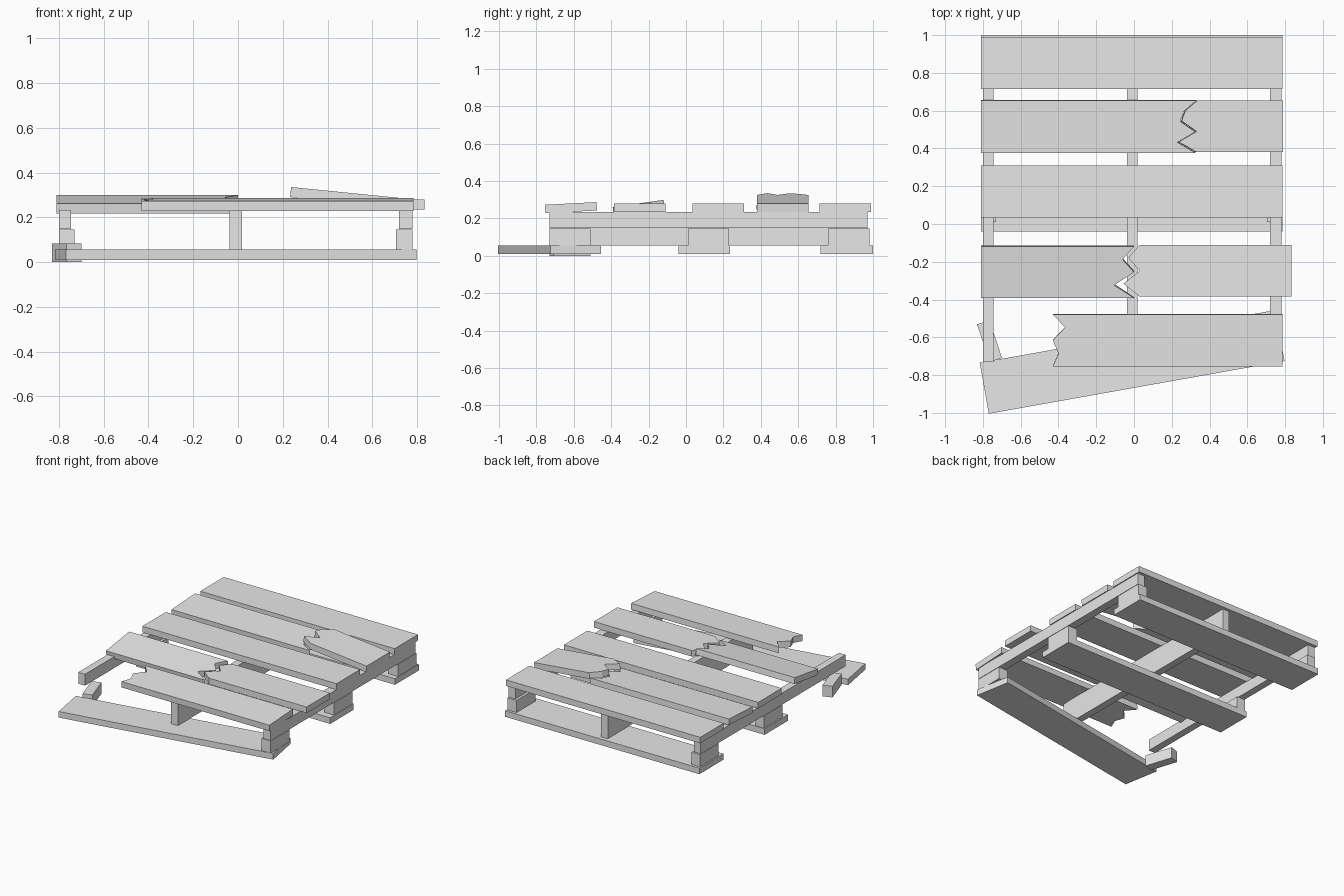
import bpy
import bmesh
from math import radians
from mathutils import Vector

cube = bpy.data.objects.get("Cube")
if cube:
    bpy.data.objects.remove(cube, do_unlink=True)

wood = bpy.data.materials.new("plain_grey")
wood.use_nodes = True
wood.diffuse_color = (0.8, 0.8, 0.8, 1)
wood.node_tree.nodes["Principled BSDF"].inputs["Base Color"].default_value = (0.8, 0.8, 0.8, 1)

LEFT, RIGHT = -0.81, 0.785
THICK = 0.045
DECK = 0.235


def slab(name, outline, bottom, thick, pivot=None, turn=(0, 0, 0)):
    """Extrude a flat outline upward, then turn it about the pivot."""
    xs, ys = zip(*outline)
    if pivot is None:
        pivot = ((min(xs) + max(xs)) / 2, (min(ys) + max(ys)) / 2, bottom + thick / 2)
    origin = Vector(pivot)
    bm = bmesh.new()
    base = bm.faces.new([bm.verts.new(Vector((x, y, bottom)) - origin) for x, y in outline])
    top = bmesh.ops.extrude_face_region(bm, geom=[base])["geom"]
    verts = [v for v in top if isinstance(v, bmesh.types.BMVert)]
    bmesh.ops.translate(bm, verts=verts, vec=(0, 0, thick))
    bmesh.ops.recalc_face_normals(bm, faces=bm.faces)
    mesh = bpy.data.meshes.new(name)
    bm.to_mesh(mesh)
    bm.free()
    mesh.materials.append(wood)
    obj = bpy.data.objects.new(name, mesh)
    obj.location = origin
    obj.rotation_euler = [radians(a) for a in turn]
    bpy.context.collection.objects.link(obj)
    return obj


def box(name, x0, x1, y0, y1, bottom, thick, turn=(0, 0, 0)):
    return slab(name, [(x0, y0), (x1, y0), (x1, y1), (x0, y1)], bottom, thick, turn=turn)


def broken(name, end, y_back, y_front, cracks, bottom=DECK, **kw):
    """Board with one straight end and one jagged end, cracks run back to front."""
    step = (y_front - y_back) / (len(cracks) - 1)
    jagged = [(x, y_back + i * step) for i, x in enumerate(cracks)]
    return slab(name, jagged + [(end, y_front), (end, y_back)], bottom, THICK, **kw)


# Bottom boards, the front one knocked askew
box("bottom_board_back", LEFT, RIGHT, 0.72, 1.0, 0.01, THICK)
box("bottom_board_middle", LEFT, RIGHT, -0.04, 0.235, 0.01, THICK)
box("bottom_board_front", -0.805, 0.785, -0.867, -0.593, 0.01, THICK, turn=(0, 0, 10.1))

# Stringers
box("stringer_left", -0.80, -0.745, -0.73, 0.97, 0.148, 0.085)
box("stringer_right", 0.72, 0.78, -0.73, 0.97, 0.148, 0.085)
box("stringer_centre", -0.037, 0.018, -0.73, 0.97, 0.055, 0.178)

# Spacer blocks, the front left one fallen to the ground
for label, y in (("front", -0.73), ("middle", 0.01), ("back", 0.76)):
    box("block_right_" + label, 0.705, 0.78, y, y + 0.22, 0.055, 0.09)
    if label != "front":
        box("block_left_" + label, -0.80, -0.73, y, y + 0.22, 0.055, 0.09)
box("block_fallen", -0.80, -0.73, -0.725, -0.515, 0.0, 0.083, turn=(0, 0, 18))

# Whole deck boards
box("deck_board_back", LEFT, RIGHT, 0.715, 0.99, DECK, THICK)
box("deck_board_middle", LEFT, RIGHT, 0.035, 0.31, DECK, THICK)

# Snapped deck board behind the middle
split = [0.33, 0.265, 0.245, 0.325, 0.23, 0.325]
broken("deck_board_snapped_left", LEFT, 0.655, 0.378, split, turn=(3, 0, 0))
broken("deck_board_snapped_right", RIGHT, 0.655, 0.38, split,
       pivot=(RIGHT, 0.515, DECK), turn=(0, 5.7, 0))

# Snapped deck board in front of the middle
broken("deck_board_split_left", LEFT, -0.115, -0.39, [0, -0.06, 0, -0.105, 0], turn=(8, 0, 0))
broken("deck_board_split_right", 0.833, -0.11, -0.385, [0.03, -0.03, 0.03, -0.055, 0.03])

# Front deck board with its left end missing
broken("deck_board_front", RIGHT, -0.477, -0.753, [-0.43, -0.365, -0.43, -0.40, -0.43],
       turn=(3, 0, 0))
